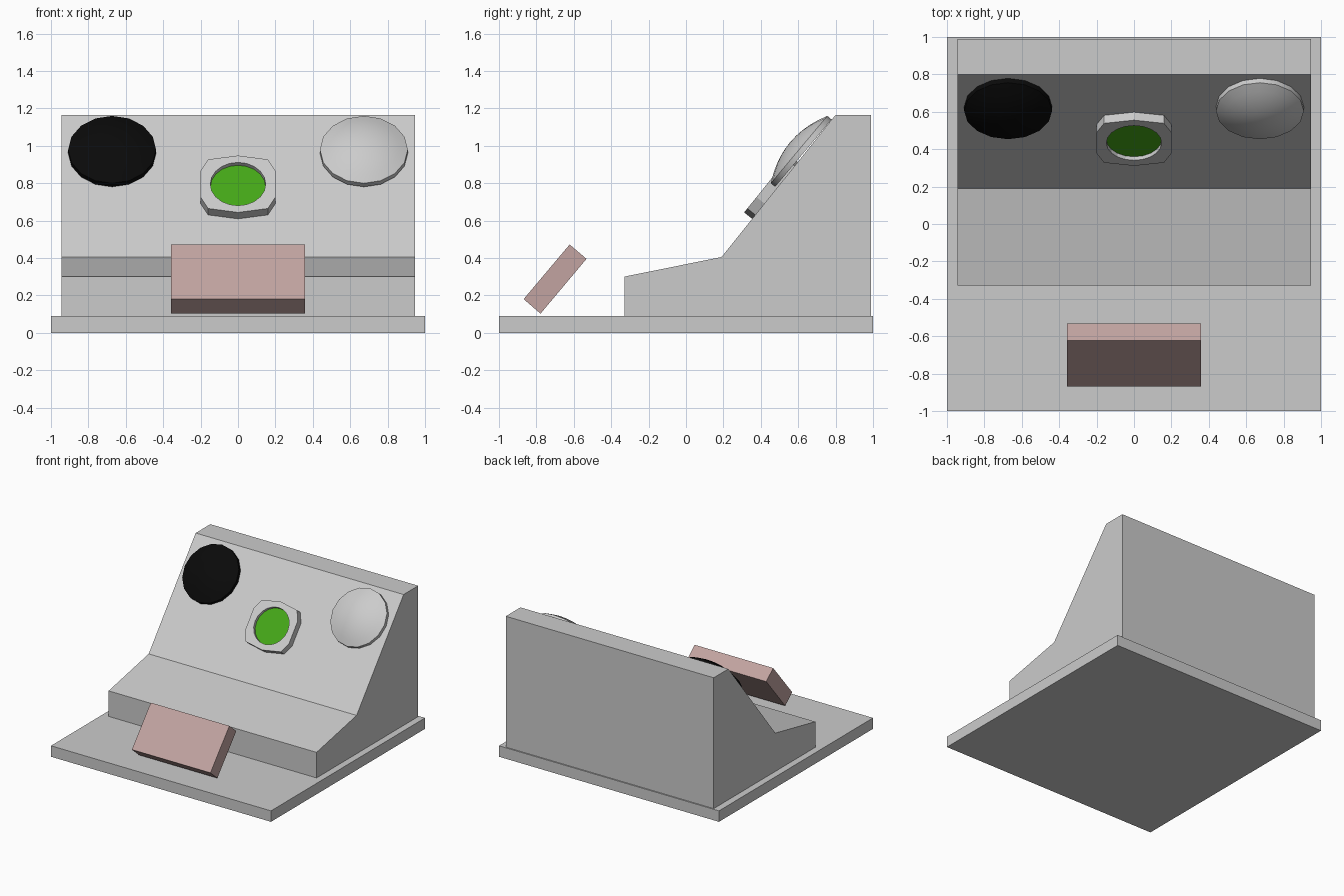
import bpy, bmesh
from math import cos, sin, pi, radians
from mathutils import Matrix

if "Cube" in bpy.data.objects:
    bpy.data.objects.remove(bpy.data.objects["Cube"])


def material(name, rgb):
    m = bpy.data.materials.new(name)
    m.diffuse_color = (*rgb, 1)
    m.use_nodes = True
    m.node_tree.nodes["Principled BSDF"].inputs["Base Color"].default_value = m.diffuse_color
    return m


def finish(name, bm, matrix=None, mat=None, smooth=False):
    bmesh.ops.recalc_face_normals(bm, faces=bm.faces)
    mesh = bpy.data.meshes.new(name)
    bm.to_mesh(mesh)
    bm.free()
    ob = bpy.data.objects.new(name, mesh)
    bpy.context.collection.objects.link(ob)
    if matrix:
        ob.matrix_world = matrix
    if mat:
        mesh.materials.append(mat)
    if smooth:
        bpy.ops.object.select_all(action='DESELECT')
        ob.select_set(True)
        bpy.context.view_layer.objects.active = ob
        bpy.ops.object.shade_smooth_by_angle(angle=radians(35))
    return ob


def prism(name, profile, half, mat=None):
    """Extrude a (y, z) profile across x from -half to half."""
    bm = bmesh.new()
    f = bm.faces.new([bm.verts.new((-half, y, z)) for y, z in profile])
    r = bmesh.ops.extrude_face_region(bm, geom=[f])
    verts = [v for v in r['geom'] if isinstance(v, bmesh.types.BMVert)]
    bmesh.ops.translate(bm, verts=verts, vec=(2 * half, 0, 0))
    return finish(name, bm, None, mat)


def tilted(x, y, z, deg):
    return Matrix.Translation((x, y, z)) @ Matrix.Rotation(radians(deg), 4, 'X')


def circle(r, n):
    return [(r * cos(2 * pi * i / n), r * sin(2 * pi * i / n)) for i in range(n)]


black = material("black", (0.003, 0.003, 0.003))
green = material("green", (0.06, 0.39, 0.009))
brown = material("dusty_brown", (0.54, 0.37, 0.356))

# Base plate and console body
prism("base_plate", [(-1, 0), (1, 0), (1, 0.09), (-1, 0.09)], 1)
prism("console_body", [(-0.33, 0.09), (-0.33, 0.30), (0.19, 0.405),
                       (0.80, 1.165), (0.99, 1.165), (0.99, 0.09)], 0.945)

# Tilted block in front
prism("front_block", [(-0.868, 0.18), (-0.622, 0.472),
                      (-0.532, 0.395), (-0.778, 0.102)], 0.357, brown)


# Shallow domes on a short rim, left black and right grey
def dome(name, x, mat):
    n, rad = 16, 0.235
    profile = [(rad, 0), (rad, 0.03)]
    profile += [(rad * k, 0.03 + 0.062 * (1 - k * k)) for k in (0.8, 0.6, 0.4, 0.2)]
    bm = bmesh.new()
    rings = [[bm.verts.new((px, py, h)) for px, py in circle(r, n)] for r, h in profile]
    for a, b in zip(rings, rings[1:]):
        for i in range(n):
            j = (i + 1) % n
            bm.faces.new((a[i], a[j], b[j], b[i]))
    bm.faces.new(rings[0])
    top = bm.verts.new((0, 0, 0.092))
    for i in range(n):
        bm.faces.new((rings[-1][i], rings[-1][(i + 1) % n], top))
    finish(name, bm, tilted(x, 0.6275, 0.96, 50), mat, True)


dome("left_dome", -0.673, black)
dome("right_dome", 0.673, None)

# Button bezel: clipped plate with a round hole
panel = tilted(0, 0.476, 0.761, 51.25)
outline = [(0.2, -0.09), (0.2, 0.09), (0.16, 0.168), (0, 0.195), (-0.16, 0.168),
           (-0.2, 0.09), (-0.2, -0.09), (-0.16, -0.168), (0, -0.195), (0.16, -0.168)]
bm = bmesh.new()
for loop in (outline, circle(0.148, 20)):
    vs = [bm.verts.new((x, y, 0)) for x, y in loop]
    for i, v in enumerate(vs):
        bm.edges.new((v, vs[(i + 1) % len(vs)]))
bmesh.ops.triangle_fill(bm, edges=bm.edges[:], use_beauty=True, normal=(0, 0, 1))
r = bmesh.ops.extrude_face_region(bm, geom=bm.faces[:], use_keep_orig=True)
bmesh.ops.translate(bm, vec=(0, 0, 0.055),
                    verts=[v for v in r['geom'] if isinstance(v, bmesh.types.BMVert)])
finish("button_bezel", bm, panel)

# Recessed green button
bm = bmesh.new()
bmesh.ops.create_cone(bm, cap_ends=True, segments=20, radius1=0.148, radius2=0.148,
                      depth=0.03, matrix=Matrix.Translation((0, 0, 0.015)))
finish("green_button", bm, panel, green)
